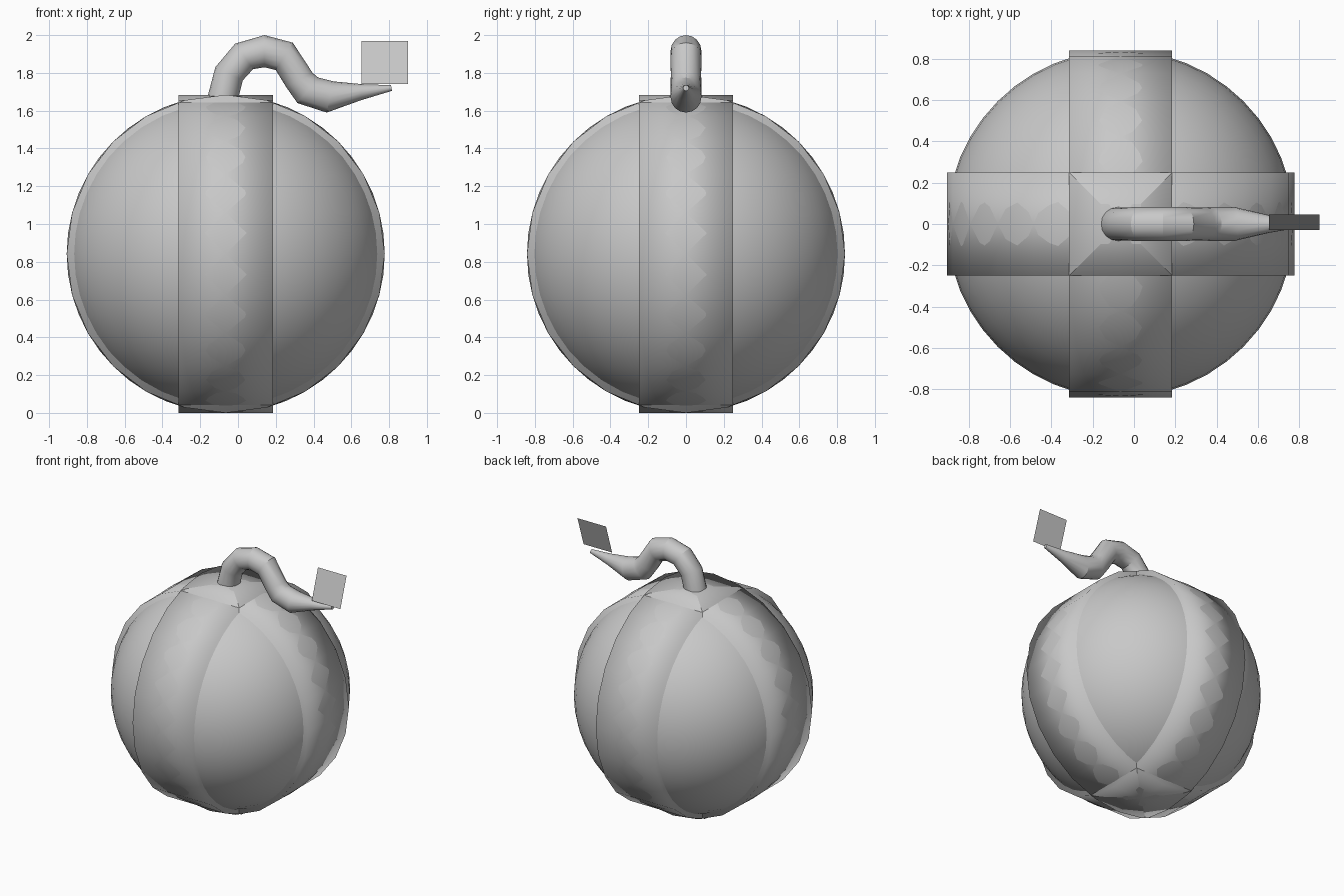
import bpy, bmesh, math
from mathutils import Vector

if "Cube" in bpy.data.objects:
    bpy.data.objects.remove(bpy.data.objects["Cube"])

R = 0.842                      # body radius
CX, CZ = -0.065, 0.842         # body centre

grey = bpy.data.materials.new("plain grey")
grey.diffuse_color = (0.58, 0.58, 0.58, 1)
grey.use_nodes = True
grey.node_tree.nodes["Principled BSDF"].inputs["Base Color"].default_value = grey.diffuse_color


def finish(obj, name, angle=None):
    obj.name = name
    obj.data.materials.append(grey)
    bpy.ops.object.select_all(action='DESELECT')
    obj.select_set(True)
    bpy.context.view_layer.objects.active = obj
    if angle is None:
        bpy.ops.object.shade_smooth()
    else:
        bpy.ops.object.shade_smooth_by_angle(angle=math.radians(angle))


def mesh_object(name, bm, angle):
    mesh = bpy.data.meshes.new(name)
    bmesh.ops.recalc_face_normals(bm, faces=bm.faces)
    bm.to_mesh(mesh)
    bm.free()
    obj = bpy.data.objects.new(name, mesh)
    bpy.context.collection.objects.link(obj)
    finish(obj, name, angle)


# round body
bpy.ops.mesh.primitive_uv_sphere_add(segments=48, ring_count=24, radius=R,
                                     location=(CX, 0, CZ))
finish(bpy.context.object, "body")

# two crossing bands, softly shaded over their rims
for name, rot in (("front_to_back_band", (0, math.pi / 2, 0)),
                  ("side_to_side_band", (math.pi / 2, 0, 0))):
    bpy.ops.mesh.primitive_cylinder_add(vertices=24, radius=R, depth=0.5,
                                        location=(CX, 0, CZ), rotation=rot)
    finish(bpy.context.object, name)

# curved fuse: (upper x, z, lower x, z) of each ring in the side profile
rings = [(-0.165, 1.66, 0.00, 1.66), (-0.12, 1.83, 0.025, 1.76),
         (-0.015, 1.955, 0.08, 1.82), (0.14, 2.00, 0.14, 1.83),
         (0.29, 1.96, 0.20, 1.815), (0.395, 1.80, 0.255, 1.725),
         (0.425, 1.775, 0.315, 1.64), (0.505, 1.755, 0.47, 1.59),
         (0.66, 1.74, 0.65, 1.655), (0.81, 1.735, 0.815, 1.705)]
SIDES = 16
bm = bmesh.new()
loops = []
for ux, uz, lx, lz in rings:
    mid = Vector(((ux + lx) / 2, 0, (uz + lz) / 2))
    up = Vector((ux, 0, uz)) - mid
    side = Vector((0, min(up.length, 0.082), 0))
    loops.append([bm.verts.new(mid + up * math.cos(a) + side * math.sin(a))
                  for a in (2 * math.pi * i / SIDES for i in range(SIDES))])
for a, b in zip(loops, loops[1:]):
    for i in range(SIDES):
        j = (i + 1) % SIDES
        bm.faces.new((a[i], a[j], b[j], b[i]))
bm.faces.new(loops[0])
bm.faces.new(loops[-1])
mesh_object("fuse", bm, 25)

# flat spark card, leaning back
bm = bmesh.new()
bm.faces.new([bm.verts.new(p) for p in ((0.655, -0.03, 1.74), (0.90, -0.03, 1.74),
                                        (0.90, 0.045, 1.97), (0.655, 0.045, 1.97))])
bm.faces.ensure_lookup_table()
bm.normal_update()
mesh_object("spark_card", bm, 30)
card = bpy.data.objects["spark_card"].data
if card.polygons[0].normal.y > 0:
    card.flip_normals()
